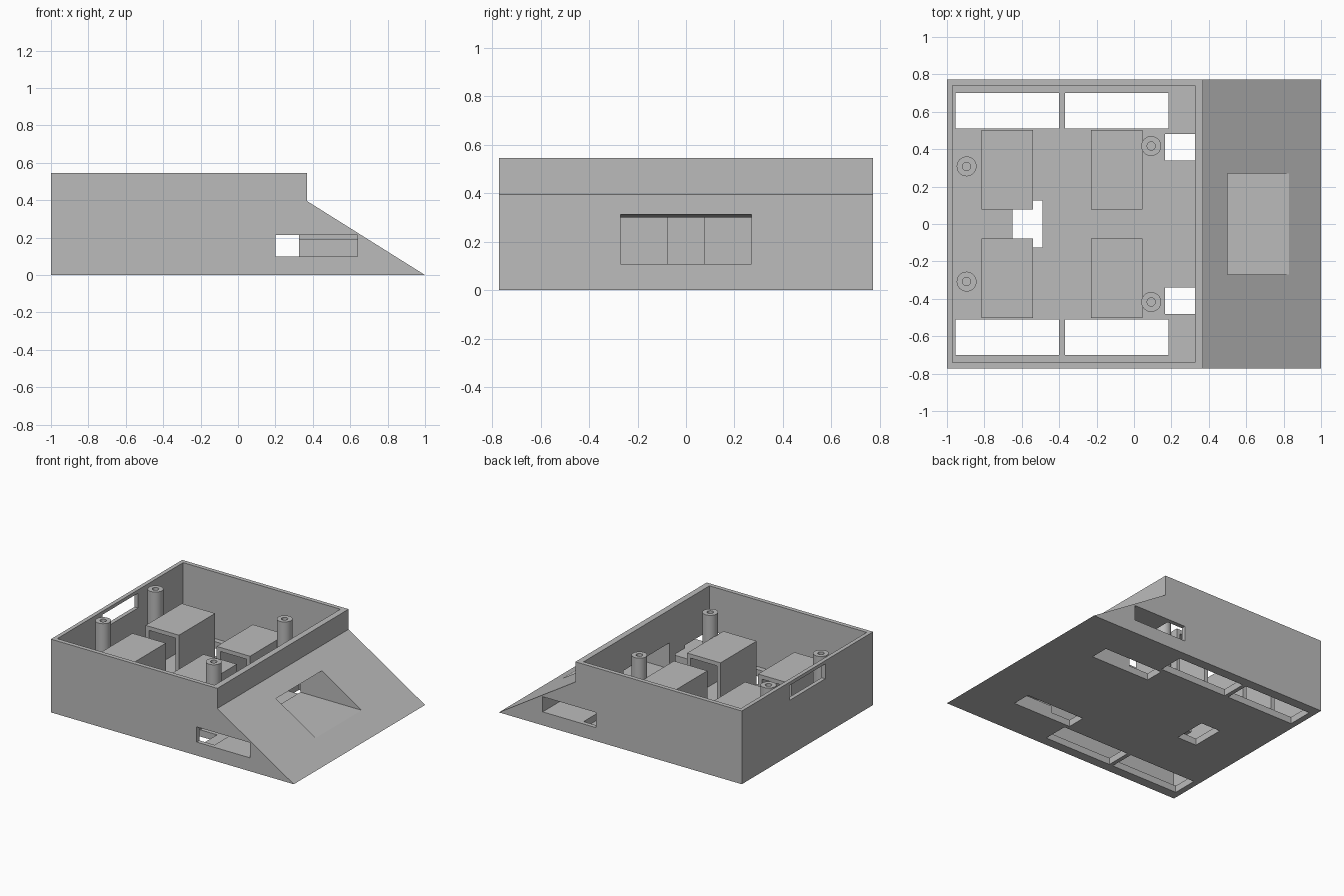
import bpy
import bmesh
import math
from mathutils import Vector

if "Cube" in bpy.data.objects:
    bpy.data.objects.remove(bpy.data.objects["Cube"])

grey = bpy.data.materials.new("plain_grey")
grey.use_nodes = True
grey.diffuse_color = (0.5, 0.5, 0.5, 1)
grey.node_tree.nodes["Principled BSDF"].inputs["Base Color"].default_value = (0.5, 0.5, 0.5, 1)


def finish(name, bm):
    bmesh.ops.recalc_face_normals(bm, faces=bm.faces[:])
    mesh = bpy.data.meshes.new(name)
    bm.to_mesh(mesh)
    bm.free()
    mesh.materials.append(grey)
    obj = bpy.data.objects.new(name, mesh)
    bpy.context.collection.objects.link(obj)
    return obj


def extrude_profile(name, points, y0, y1):
    """Side profile in x and z, extruded along y."""
    bm = bmesh.new()
    face = bm.faces.new([bm.verts.new((x, y0, z)) for x, z in points])
    moved = bmesh.ops.extrude_face_region(bm, geom=[face])["geom"]
    verts = [v for v in moved if isinstance(v, bmesh.types.BMVert)]
    bmesh.ops.translate(bm, verts=verts, vec=Vector((0, y1 - y0, 0)))
    return finish(name, bm)


def block(name, x0, x1, y0, y1, z0, z1):
    return extrude_profile(name, [(x0, z0), (x1, z0), (x1, z1), (x0, z1)], y0, y1)


def cylinder(name, x, y, radius, z0, z1):
    bm = bmesh.new()
    bmesh.ops.create_cone(bm, cap_ends=True, segments=40, radius1=radius,
                          radius2=radius, depth=z1 - z0)
    bmesh.ops.translate(bm, verts=bm.verts[:], vec=Vector((x, y, (z0 + z1) / 2)))
    return finish(name, bm)


def cut(target, cutter):
    cutter.hide_render = True
    mod = target.modifiers.new("cut", "BOOLEAN")
    mod.operation = "DIFFERENCE"
    mod.solver = "EXACT"
    mod.object = cutter
    bpy.context.view_layer.objects.active = target
    bpy.ops.object.modifier_apply(modifier=mod.name)
    bpy.data.objects.remove(cutter)


floor = 0.05
rim = 0.545
half = 0.772

# Wedge-nosed body with its open tray
body = extrude_profile("body", [(-1, 0), (1, 0), (0.37, 0.395), (0.37, rim), (-1, rim)],
                       -half, half)
cut(body, block("tray_cutter", -0.97, 0.325, -0.74, 0.74, floor, 0.8))

# Opening through the ramp, with a slightly sloped roof
cut(body, extrude_profile("ramp_cutter", [(0.3, 0.107), (0.95, 0.107), (0.95, 0.346), (0.3, 0.298)],
                          -0.27, 0.27))

# Window in the rear wall and hole in the middle of the floor
cut(body, block("window_cutter", -1.1, -0.9, -0.21, 0.21, 0.41, 0.52))
cut(body, block("middle_cutter", -0.65, -0.49, -0.125, 0.125, -0.1, 0.1))

# Mirrored slots: wheels, ramp underside and side walls
for side in (-1, 1):
    for x0, x1 in ((-0.955, -0.4), (-0.37, 0.185)):
        cut(body, block("wheel_cutter", x0, x1, side * 0.51, side * 0.7, -0.1, 0.1))
    cut(body, block("floor_cutter", 0.165, 0.65, side * 0.34, side * 0.48, -0.1, 0.19))
    cut(body, block("side_cutter", 0.2, 0.64, side * 0.45, side * 0.9, 0.1, 0.213))

# Four motor housings, each an arch open at both ends
top, wall = 0.373, 0.03
for place, x0 in (("rear", -0.815), ("front", -0.23)):
    x1 = x0 + 0.275
    arch = [(x0, floor), (x0, top), (x1, top), (x1, floor), (x1 - wall, floor),
            (x1 - wall, top - wall), (x0 + wall, top - wall), (x0 + wall, floor)]
    for hand, side in (("right", -1), ("left", 1)):
        extrude_profile(f"{place}_{hand}_motor_housing", arch, side * 0.077, side * 0.503)

# Four hollow screw posts
for place, x, y in (("rear", -0.895, 0.308), ("front", 0.092, 0.417)):
    for hand, side in (("right", -1), ("left", 1)):
        post = cylinder(f"{place}_{hand}_post", x, side * y, 0.053, floor - 0.01, 0.535)
        cut(post, cylinder("post_cutter", x, side * y, 0.022, 0.25, 0.7))
        bpy.ops.object.select_all(action="DESELECT")
        post.select_set(True)
        bpy.context.view_layer.objects.active = post
        bpy.ops.object.shade_smooth_by_angle(angle=math.radians(30))
